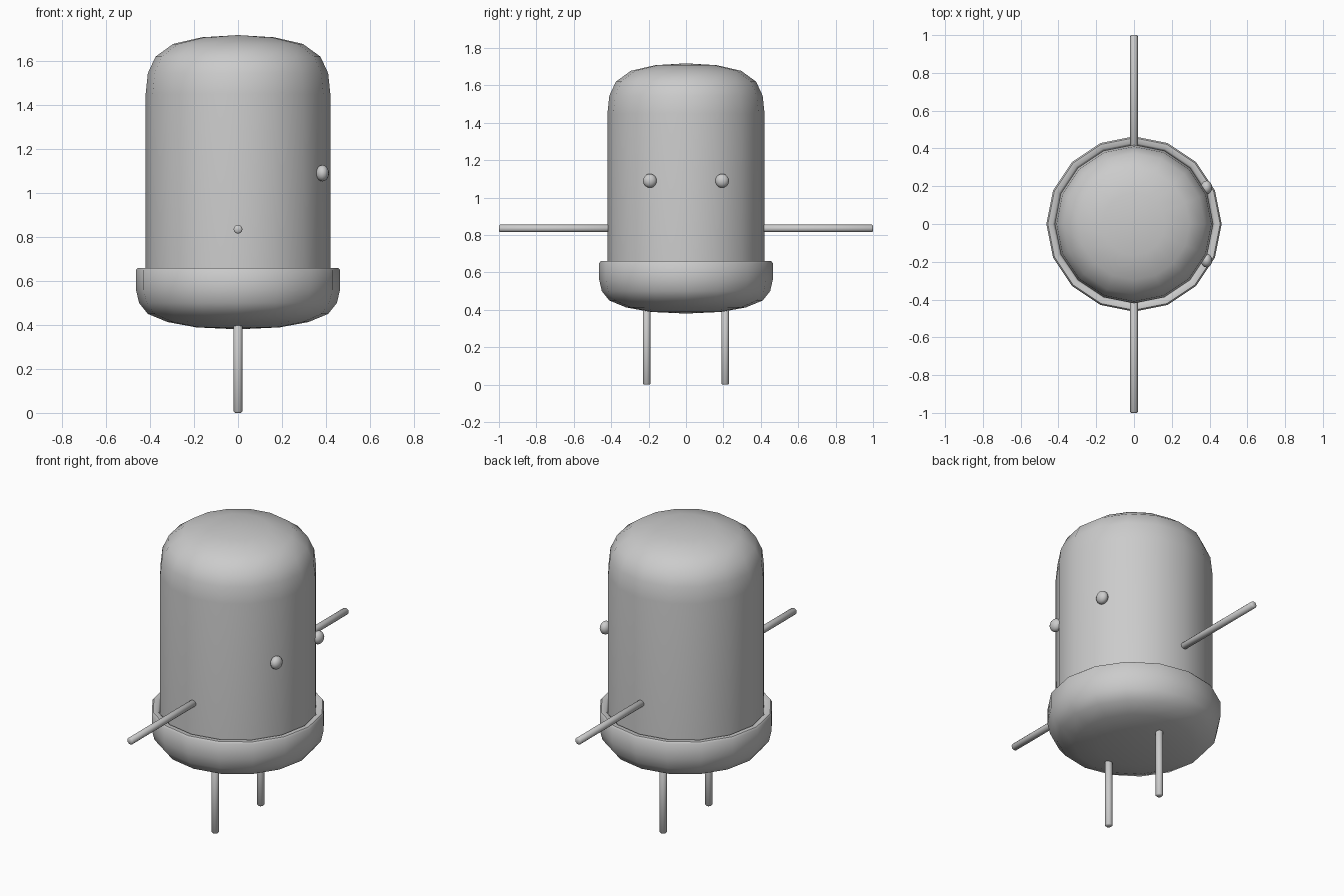
import bpy
import math
from mathutils import Vector

if "Cube" in bpy.data.objects:
    bpy.data.objects.remove(bpy.data.objects["Cube"], do_unlink=True)

# One plain grey for everything
grey = bpy.data.materials.new("light_grey")
grey.use_nodes = True
colour = (0.6, 0.6, 0.6, 1)
grey.diffuse_color = colour
grey.node_tree.nodes["Principled BSDF"].inputs["Base Color"].default_value = colour


def finish(obj, name, angle=50):
    obj.name = name
    obj.data.materials.clear()
    obj.data.materials.append(grey)
    bpy.ops.object.select_all(action="DESELECT")
    obj.select_set(True)
    bpy.context.view_layer.objects.active = obj
    bpy.ops.object.shade_smooth_by_angle(angle=math.radians(angle))


def lathe(name, profile, sides=16):
    """Turn (radius, z) points, listed bottom to top, around the z axis."""
    verts, rings, faces = [], [], []
    for r, z in profile:
        count = sides if r > 0 else 1
        rings.append([len(verts) + i for i in range(count)])
        for i in range(count):
            a = math.tau * i / sides
            verts.append((r * math.cos(a), r * math.sin(a), z))
    for low, high in zip(rings, rings[1:]):
        for i in range(sides):
            j = (i + 1) % sides
            if len(low) == 1:
                faces.append((low[0], high[j], high[i]))
            elif len(high) == 1:
                faces.append((low[i], low[j], high[0]))
            else:
                faces.append((low[i], low[j], high[j], high[i]))
    mesh = bpy.data.meshes.new(name)
    mesh.from_pydata(verts, [], faces)
    obj = bpy.data.objects.new(name, mesh)
    bpy.context.collection.objects.link(obj)
    finish(obj, name)
    return obj


def rod(name, start, end, radius=0.02):
    """Thin round rod with slightly softened ends."""
    start, end = Vector(start), Vector(end)
    length, soft = (end - start).length, 0.006
    obj = lathe(name, [(0, 0), (radius - soft, 0), (radius, soft),
                       (radius, length - soft), (radius - soft, length), (0, length)], 12)
    obj.location = start
    obj.rotation_euler = (end - start).to_track_quat("Z", "Y").to_euler()


# Domed body, seated inside the cup
lathe("body", [(0, 0.5), (0.42, 0.5), (0.42, 1.45), (0.41, 1.545), (0.375, 1.62),
               (0.295, 1.678), (0.165, 1.708), (0, 1.718)])

# Rounded cup around the bottom of the body
lathe("base_cup", [(0, 0.38), (0.19, 0.389), (0.32, 0.413), (0.41, 0.45), (0.45, 0.5),
                   (0.464, 0.56), (0.464, 0.65), (0.456, 0.66), (0.43, 0.66),
                   (0.42, 0.65), (0.42, 0.56)])

# Arms, legs and eyes come in mirrored pairs along y
for side, s in (("front", -1), ("back", 1)):
    rod(side + "_arm", (0, s * 0.38, 0.835), (0, s, 0.835))
    rod(side + "_leg", (0, s * 0.21, 0.41), (0, s * 0.21, 0.004 - 0.004))
    bpy.ops.mesh.primitive_uv_sphere_add(segments=16, ring_count=10, radius=0.037,
                                         location=(0.384, s * 0.193, 1.09))
    eye = bpy.context.object
    eye.scale.x = 0.8
    finish(eye, side + "_eye", 60)
